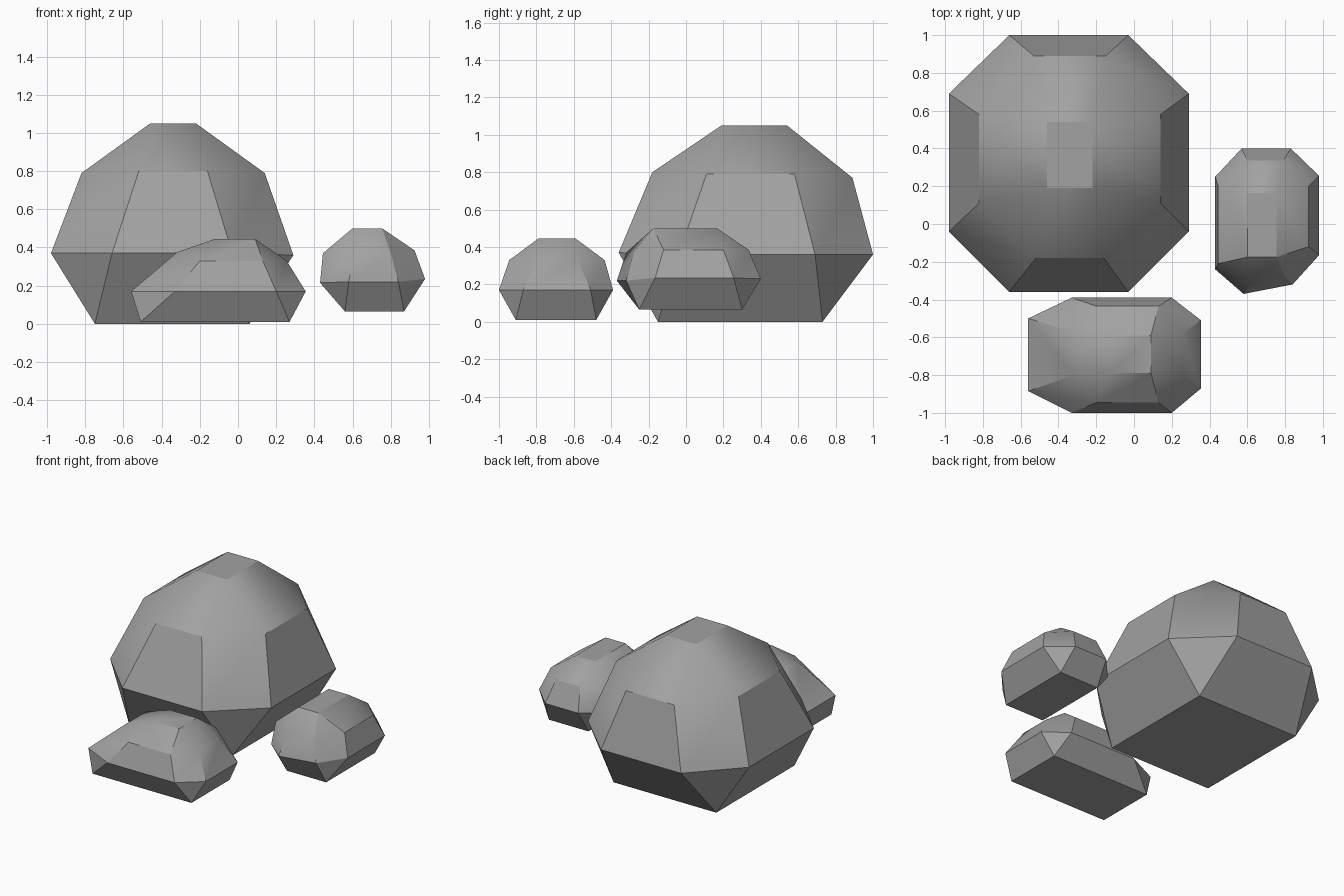
import bpy
import bmesh
import math

default_cube = bpy.data.objects.get("Cube")
if default_cube:
    bpy.data.objects.remove(default_cube, do_unlink=True)

# One flat stone colour for every boulder
STONE_COLOUR = (0.36, 0.36, 0.36, 1.0)
stone = bpy.data.materials.new("stone_grey")
stone.use_nodes = True
stone.diffuse_color = STONE_COLOUR
shader = stone.node_tree.nodes["Principled BSDF"]
shader.inputs["Base Color"].default_value = STONE_COLOUR
shader.inputs["Roughness"].default_value = 0.9


def rectangle(left, right, front, back, height):
    """Four corners, counter-clockwise from the front left."""
    return [(left, front, height), (right, front, height),
            (right, back, height), (left, back, height)]


def octagon(front, right, back, left, skew=0.0):
    """Eight corners from four sides; each side is (low, high, offset, height).
    The skew turns the front side so that it runs slightly backwards."""
    low, high, y, z = front
    points = [(low, y, z), (high, y + skew, z)]
    low, high, x, z = right
    points += [(x, low, z), (x, high, z)]
    low, high, y, z = back
    points += [(high, y, z), (low, y, z)]
    low, high, x, z = left
    points += [(x, high, z), (x, low, z)]
    return points


def boulder(name, base, girdle, shoulder, crown):
    """Faceted stone: rectangular base, two octagonal rings, rectangular crown."""
    bm = bmesh.new()
    base, girdle, shoulder, crown = (
        [bm.verts.new(p) for p in ring] for ring in (base, girdle, shoulder, crown))
    bm.faces.new(base[::-1])
    bm.faces.new(crown)
    for side in range(4):
        corner = (side + 1) % 4
        start, end = 2 * side, 2 * side + 1
        following = (end + 1) % 8
        # Flat facets of this side
        bm.faces.new((base[side], base[corner], girdle[end], girdle[start]))
        bm.faces.new((girdle[start], girdle[end], shoulder[end], shoulder[start]))
        bm.faces.new((shoulder[start], shoulder[end], crown[corner], crown[side]))
        # Cut facets of the corner after it
        bm.faces.new((base[corner], girdle[following], girdle[end]))
        bm.faces.new((girdle[end], girdle[following], shoulder[following], shoulder[end]))
        bm.faces.new((shoulder[end], shoulder[following], crown[corner]))
    bmesh.ops.recalc_face_normals(bm, faces=bm.faces[:])
    mesh = bpy.data.meshes.new(name)
    bm.to_mesh(mesh)
    bm.free()
    mesh.materials.append(stone)
    obj = bpy.data.objects.new(name, mesh)
    bpy.context.collection.objects.link(obj)
    # Soft upper corners, crisp main edges
    bpy.ops.object.select_all(action='DESELECT')
    obj.select_set(True)
    bpy.context.view_layer.objects.active = obj
    bpy.ops.object.shade_smooth_by_angle(angle=math.radians(30))
    return obj


# Large boulder at the back
boulder(
    "large_boulder",
    base=rectangle(-0.75, 0.06, -0.15, 0.73, 0.0),
    girdle=octagon(front=(-0.66, -0.03, -0.36, 0.37), right=(-0.04, 0.69, 0.29, 0.36),
                   back=(-0.66, -0.03, 1.0, 0.36), left=(-0.04, 0.69, -0.98, 0.37)),
    shoulder=octagon(front=(-0.52, -0.16, -0.18, 0.8), right=(0.11, 0.58, 0.14, 0.79),
                     back=(-0.53, -0.15, 0.89, 0.77), left=(0.11, 0.58, -0.82, 0.79)),
    crown=rectangle(-0.46, -0.22, 0.19, 0.54, 1.05))

# Long low boulder in front
boulder(
    "front_boulder",
    base=rectangle(-0.51, 0.27, -0.91, -0.48, 0.01),
    girdle=octagon(front=(-0.33, 0.2, -1.0, 0.17), right=(-0.87, -0.51, 0.355, 0.17),
                   back=(-0.33, 0.2, -0.39, 0.17), left=(-0.885, -0.5, -0.56, 0.17)),
    shoulder=octagon(front=(-0.2, 0.13, -0.945, 0.33), right=(-0.8, -0.58, 0.255, 0.33),
                     back=(-0.2, 0.13, -0.435, 0.33), left=(-0.8, -0.57, -0.32, 0.375)),
    crown=rectangle(-0.12, 0.09, -0.79, -0.59, 0.445))

# Small boulder on the left-hand side
boulder(
    "small_boulder",
    base=rectangle(0.56, 0.87, -0.25, 0.3, 0.065),
    girdle=octagon(front=(0.58, 0.84, -0.37, 0.22), right=(-0.165, 0.255, 0.98, 0.235),
                   back=(0.57, 0.83, 0.4, 0.23), left=(-0.24, 0.25, 0.43, 0.215), skew=0.05),
    shoulder=octagon(front=(0.61, 0.8, -0.32, 0.37), right=(-0.12, 0.2, 0.925, 0.385),
                     back=(0.6, 0.79, 0.335, 0.385), left=(-0.21, 0.2, 0.445, 0.37), skew=0.04),
    crown=rectangle(0.6, 0.755, -0.175, 0.165, 0.5))
